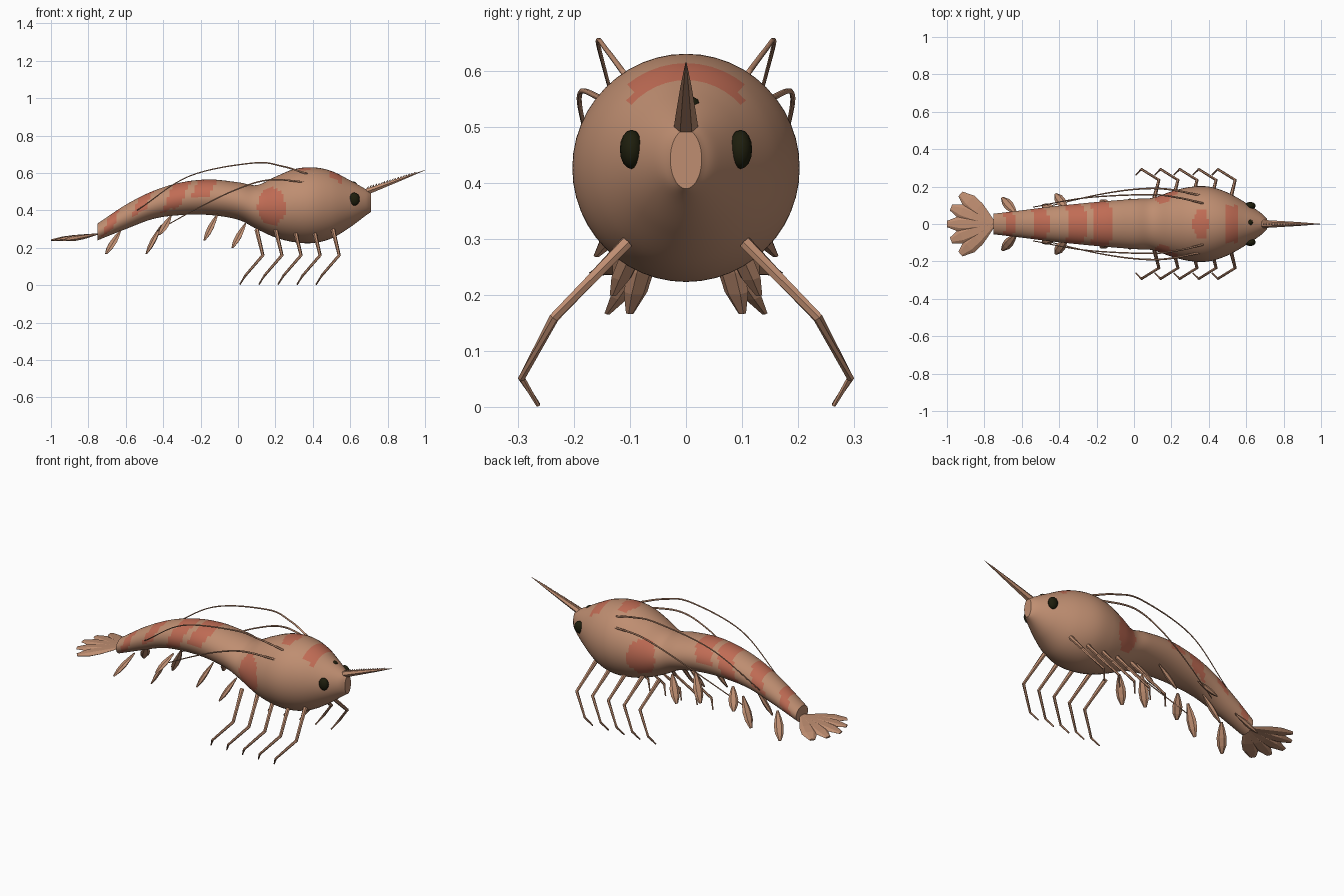
import bpy, bmesh, math
from mathutils import Vector

cube = bpy.data.objects.get("Cube")
if cube:
    bpy.data.objects.remove(cube, do_unlink=True)


def material(name, rgb):
    m = bpy.data.materials.new(name)
    m.use_nodes = True
    color = (*rgb, 1)
    m.diffuse_color = color
    for node in m.node_tree.nodes:
        if node.type == 'BSDF_PRINCIPLED':
            node.inputs["Base Color"].default_value = color
            node.inputs["Roughness"].default_value = 0.7
    return m


TAN = material("shell tan", (0.52, 0.27, 0.165))
RED = material("band red", (0.53, 0.15, 0.09))
DARK = material("eye black", (0.013, 0.013, 0.004))


def make(name, bm, mat, smooth=False, mirror=False):
    bmesh.ops.recalc_face_normals(bm, faces=bm.faces)
    mesh = bpy.data.meshes.new(name)
    bm.to_mesh(mesh)
    bm.free()
    mesh.materials.append(mat)
    for p in mesh.polygons:
        p.use_smooth = smooth
    ob = bpy.data.objects.new(name, mesh)
    bpy.context.collection.objects.link(ob)
    if mirror:
        mod = ob.modifiers.new("mirror", 'MIRROR')
        mod.use_axis = (False, True, False)
    return ob


def skin(bm, rings):
    # join rings of points into a capped tube
    loops = [[bm.verts.new(p) for p in ring] for ring in rings]
    n = len(loops[0])
    for a, b in zip(loops, loops[1:]):
        for i in range(n):
            j = (i + 1) % n
            bm.faces.new((a[i], a[j], b[j], b[i]))
    bm.faces.new(loops[0])
    bm.faces.new(loops[-1])


def tube(bm, path, widths, flat=1.0, sides=6):
    # sweep an oval along a path; flat scales its height against its width
    pts = [Vector(p) for p in path]
    rings = []
    for i, p in enumerate(pts):
        d = (pts[min(i + 1, len(pts) - 1)] - pts[max(i - 1, 0)]).normalized()
        side = d.cross(Vector((0, 0, 1))).normalized()
        up = side.cross(d)
        w = widths[i]
        angles = [math.tau * k / sides for k in range(sides)]
        rings.append([p + side * w * math.cos(t) + up * w * flat * math.sin(t) for t in angles])
    skin(bm, rings)


def spline(keys, steps):
    # smooth curve through every key
    out = []
    for i in range(len(keys) - 1):
        b, c = Vector(keys[i]), Vector(keys[i + 1])
        a = Vector(keys[i - 1]) if i else b * 2 - c
        d = Vector(keys[i + 2]) if i + 2 < len(keys) else c * 2 - b
        for s in range(steps):
            t = s / steps
            out.append(b + (c - a) * (t / 2) + (a * 2 - b * 5 + c * 4 - d) * (t * t / 2)
                       + (b * 3 - a - c * 3 + d) * (t ** 3 / 2))
    return out + [Vector(keys[-1])]


def leaf(bm, base, tip, width, flat, shape):
    a, b = Vector(base), Vector(tip)
    n = len(shape) - 1
    tube(bm, [a.lerp(b, i / n) for i in range(n + 1)], [width * s for s in shape], flat)


# body: x and half width, then bottom and top height
PROFILE = [((-.75, .055), (.24, .33)), ((-.6, .073), (.30, .43)), ((-.45, .092), (.355, .505)),
           ((-.3, .108), (.375, .55)), ((-.15, .122), (.375, .565)), ((0, .134), (.35, .55)),
           ((.1, .14), (.30, .535)), ((.2, .174), (.255, .58)), ((.3, .198), (.23, .62)),
           ((.4, .2), (.225, .63)), ((.5, .168), (.25, .61)), ((.6, .112), (.31, .56)),
           ((.68, .058), (.37, .515)), ((.71, .028), (.39, .495))]
outline = spline([a + b for a, b in PROFILE], 9)
SIDES = 48
rings = []
for x, w, low, high in outline:
    mid, h = (low + high) / 2, (high - low) / 2
    rings.append([(x, w * math.cos(k * math.tau / SIDES), mid + h * math.sin(k * math.tau / SIDES))
                  for k in range(SIDES)])
bm = bmesh.new()
skin(bm, rings)
body = make("body", bm, TAN, smooth=True)
body.data.materials.append(RED)

# red bands: start, end, depth below the back
BANDS = [(-.69, -.63, .08), (-.53, -.455, .08), (-.345, -.25, .13), (-.21, -.11, .09)]


def is_red(c):
    top = min(outline, key=lambda r: abs(r[0] - c.x))[3]
    drop = top - c.z
    x = c.x + 0.5 * drop
    if any(a < x < b and drop < depth for a, b, depth in BANDS):
        return True
    side_patch = ((c.x - .18) / .075) ** 2 + ((c.z - .42) / .1) ** 2 < 1
    brow = .49 < c.x < .56 and abs(c.y) < .1 and c.z > .5
    saddle = .31 + .3 * abs(c.y) < c.x < .4 - .2 * abs(c.y) and abs(c.y) < .075 and c.z > .5
    return side_patch or brow or saddle


for p in body.data.polygons:
    p.material_index = int(is_red(p.center))
for p in body.data.polygons[-2:]:
    p.use_smooth = False

# beak spike with small teeth along its top
bm = bmesh.new()
root, tip = Vector((.65, 0, .485)), Vector((1, 0, .615))
leaf(bm, root, tip, .024, .85, (1, .72, .42, .04))
make("beak_spike", bm, TAN)
bm = bmesh.new()
for i in range(18):
    t = .12 + i * .042
    p = root.lerp(tip, t) + Vector((0, 0, .018 * (1 - t)))
    tube(bm, [p, p + Vector((.006, 0, .014 - .006 * t))], [.005, .0008], sides=4)
make("beak_teeth", bm, TAN)


# eyes and the small dark spot on the brow
def ball(name, centre, size, mirror):
    bm = bmesh.new()
    bmesh.ops.create_uvsphere(bm, u_segments=12, v_segments=8, radius=1)
    bmesh.ops.scale(bm, vec=size, verts=bm.verts)
    bmesh.ops.translate(bm, vec=centre, verts=bm.verts)
    make(name, bm, DARK, smooth=True, mirror=mirror)


ball("eyes", (.622, .097, .46), (.029, .021, .035), True)
ball("brow_spot", (.618, .008, .537), (.018, .018, .017), False)

# two pairs of long swept-back feelers
FEELERS = {
    "upper_feelers": [(.37, .11, .595), (.24, .14, .635), (.08, .157, .653), (-.26, .14, .583), (-.54, .09, .40)],
    "lower_feelers": [(.37, .15, .55), (.17, .187, .563), (0, .185, .515), (-.2, .155, .42), (-.435, .1, .29)],
}
for name, keys in FEELERS.items():
    path = spline(keys, 8)
    bm = bmesh.new()
    tube(bm, path, [.0055 - .003 * i / len(path) for i in range(len(path))])
    make(name, bm, TAN, smooth=True, mirror=True)

# five pairs of walking legs
bm = bmesh.new()
for i in range(5):
    x = .1 + i * .102
    tube(bm, [(x, .105, .295), (x + .033, .235, .16), (x - .06, .293, .052), (x - .09, .263, .004)],
         [.012, .009, .007, .004])
make("walking_legs", bm, TAN, mirror=True)

# leaf-shaped swimming legs under the abdomen
SWIMMERS = [((-.63, .055, .29), (-.705, .14, .168)), ((-.41, .06, .32), (-.49, .1, .168)),
            ((-.36, .08, .37), (-.42, .16, .27)), ((-.11, .07, .38), (-.18, .125, .24)),
            ((.04, .07, .33), (-.03, .13, .2))]
bm = bmesh.new()
for base, end in SWIMMERS:
    leaf(bm, base, end, .026, .45, (.25, .7, 1, .9, .3))
make("swimming_legs", bm, TAN, mirror=True)

# tail fan of five overlapping blades
bm = bmesh.new()
for i in range(-2, 3):
    a = i * .36
    length = .255 - .006 * abs(i)
    base = Vector((-.745, 0, .275))
    end = base + Vector((-length * math.cos(a), length * math.sin(a), -.035))
    leaf(bm, base, end, .042, .32, (.2, .6, .95, 1, .4))
make("tail_fan", bm, TAN)
